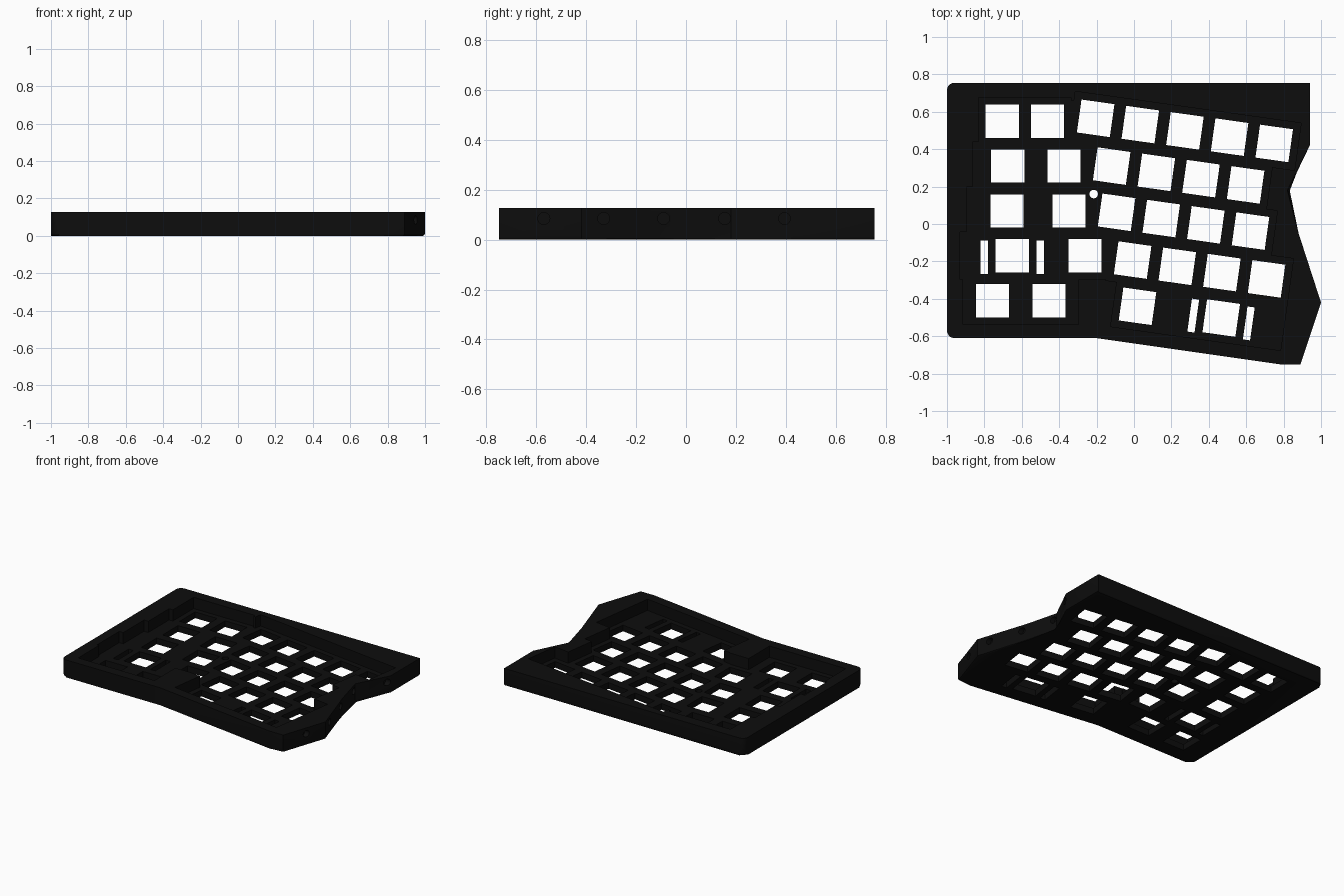
import bpy, bmesh, math
from mathutils import Matrix, Vector

if "Cube" in bpy.data.objects:
    bpy.data.objects.remove(bpy.data.objects["Cube"])

U = 0.241            # one key pitch
HOLE = 0.178         # switch opening
H = 0.127            # case height
FLOOR = 0.045        # top of the switch plate
TILT = math.radians(-8)

black = bpy.data.materials.new("matte_black")
black.diffuse_color = (0.0042, 0.0042, 0.0042, 1)
black.use_nodes = True
black.node_tree.nodes["Principled BSDF"].inputs["Base Color"].default_value = black.diffuse_color


def prism(bm, pts, z0, z1):
    """Extrude a counter-clockwise outline between two heights."""
    low = [bm.verts.new((x, y, z0)) for x, y in pts]
    high = [bm.verts.new((x, y, z1)) for x, y in pts]
    bm.faces.new(low[::-1])
    bm.faces.new(high)
    n = len(pts)
    for i in range(n):
        j = (i + 1) % n
        bm.faces.new((low[i], low[j], high[j], high[i]))


def rect(cx, cy, w, h, ang, dx=0.0, dy=0.0):
    """Corners of a turned rectangle, offset along its own axes."""
    c, s = math.cos(ang), math.sin(ang)
    return [(cx + c * (dx + a * w / 2) - s * (dy + b * h / 2),
             cy + s * (dx + a * w / 2) + c * (dy + b * h / 2))
            for a, b in ((-1, -1), (1, -1), (1, 1), (-1, 1))]


def make_object(name, bm):
    me = bpy.data.meshes.new(name)
    bm.to_mesh(me)
    bm.free()
    ob = bpy.data.objects.new(name, me)
    bpy.context.collection.objects.link(ob)
    return ob


def cut(target, bm):
    """Subtract a temporary solid from the target."""
    cutter = make_object("cutter", bm)
    cutter.hide_render = True
    mod = target.modifiers.new("cut", 'BOOLEAN')
    mod.operation, mod.solver = 'DIFFERENCE', 'EXACT'
    mod.use_self = True
    mod.object = cutter
    bpy.context.view_layer.update()
    dg = bpy.context.evaluated_depsgraph_get()
    me = bpy.data.meshes.new_from_object(target.evaluated_get(dg))
    target.modifiers.clear()
    target.data = me
    bpy.data.objects.remove(cutter)


# Key list: centre x, centre y, width in units, angle
keys = []
left_rows = [((-0.705, 1), (-0.463, 1)), ((-0.675, 1.5), (-0.374, 1)),
             ((-0.679, 1.75), (-0.348, 1)), ((-0.651, 2.25), (-0.262, 1)),
             ((-0.756, 1.25), (-0.455, 1.25))]
for r, row in enumerate(left_rows):
    for x, w in row:
        keys.append((x, 0.55 - r * 0.24, w, 0.0))

along = Vector((math.cos(TILT), math.sin(TILT))) * U
down = Vector((math.sin(TILT), -math.cos(TILT))) * U
start = Vector((-0.205, 0.565))
for r, (shift, steps) in enumerate([(0, (0, 1, 2, 3, 4)), (0.5, (0, 1, 2, 3)),
                                    (0.75, (0, 1, 2, 3)), (1.25, (0, 1, 2, 3)),
                                    (1.5, (0, 1.875))]):
    for s in steps:
        p = start + down * r + along * (shift + s)
        keys.append((p.x, p.y, 2.75 if s == 1.875 else 1, TILT))

# Case body with rounded left corners
outline = []
for cx, cy, a0 in ((-0.96, 0.715, 90), (-0.96, -0.57, 180)):
    for i in range(6):
        a = math.radians(a0 + 18 * i)
        outline.append((cx + 0.04 * math.cos(a), cy + 0.04 * math.sin(a)))
outline += [(-0.2, -0.61), (0.78, -0.75), (0.89, -0.75), (1.0, -0.42),
            (0.88, -0.05), (0.82, 0.18), (0.94, 0.42), (0.94, 0.755)]
bm = bmesh.new()
prism(bm, outline, 0, H)
bm.edges.ensure_lookup_table()
rim = [e for e in bm.edges if all(v.co.z < 1e-5 for v in e.verts)]
bmesh.ops.bevel(bm, geom=rim, offset=0.012, segments=2, affect='EDGES', profile=0.5)
case = make_object("keyboard_case", bm)

# Stepped pocket around the keys, joined across the middle
bm = bmesh.new()
for x, y, w, a in keys:
    prism(bm, rect(x, y, w * U + 0.014, U + 0.014, a), FLOOR, H + 0.1)
prism(bm, [(-0.30, -0.285), (-0.05, -0.285), (-0.24, 0.66), (-0.40, 0.66)],
      FLOOR, H + 0.1)
cut(case, bm)

# Switch openings, stabiliser slots and the small round reset hole
bm = bmesh.new()
for x, y, w, a in keys:
    prism(bm, rect(x, y, HOLE, HOLE, a), -0.1, FLOOR + 0.03)
    if w > 2:
        for side in (-1, 1):
            prism(bm, rect(x, y, 0.039, HOLE, a, side * 0.15, -0.008),
                  -0.1, FLOOR + 0.03)
circle = [(-0.215 + 0.023 * math.cos(i * math.pi / 12),
           0.16 + 0.023 * math.sin(i * math.pi / 12)) for i in range(24)]
prism(bm, circle, -0.1, H + 0.1)
cut(case, bm)

# Round sockets in the right edge
bm = bmesh.new()
for y, x in ((-0.57, 0.95), (-0.33, 0.971), (-0.09, 0.893),
             (0.155, 0.827), (0.395, 0.928)):
    m = Matrix.Translation((x, y, 0.085)) @ Matrix.Rotation(math.pi / 2, 4, 'Y')
    bmesh.ops.create_cone(bm, cap_ends=True, segments=20, radius1=0.024,
                          radius2=0.024, depth=0.06, matrix=m)
cut(case, bm)

case.data.materials.clear()
case.data.materials.append(black)
for p in case.data.polygons:
    p.material_index = 0
bpy.context.view_layer.objects.active = case
case.select_set(True)
bpy.ops.object.shade_smooth_by_angle(angle=math.radians(30))
